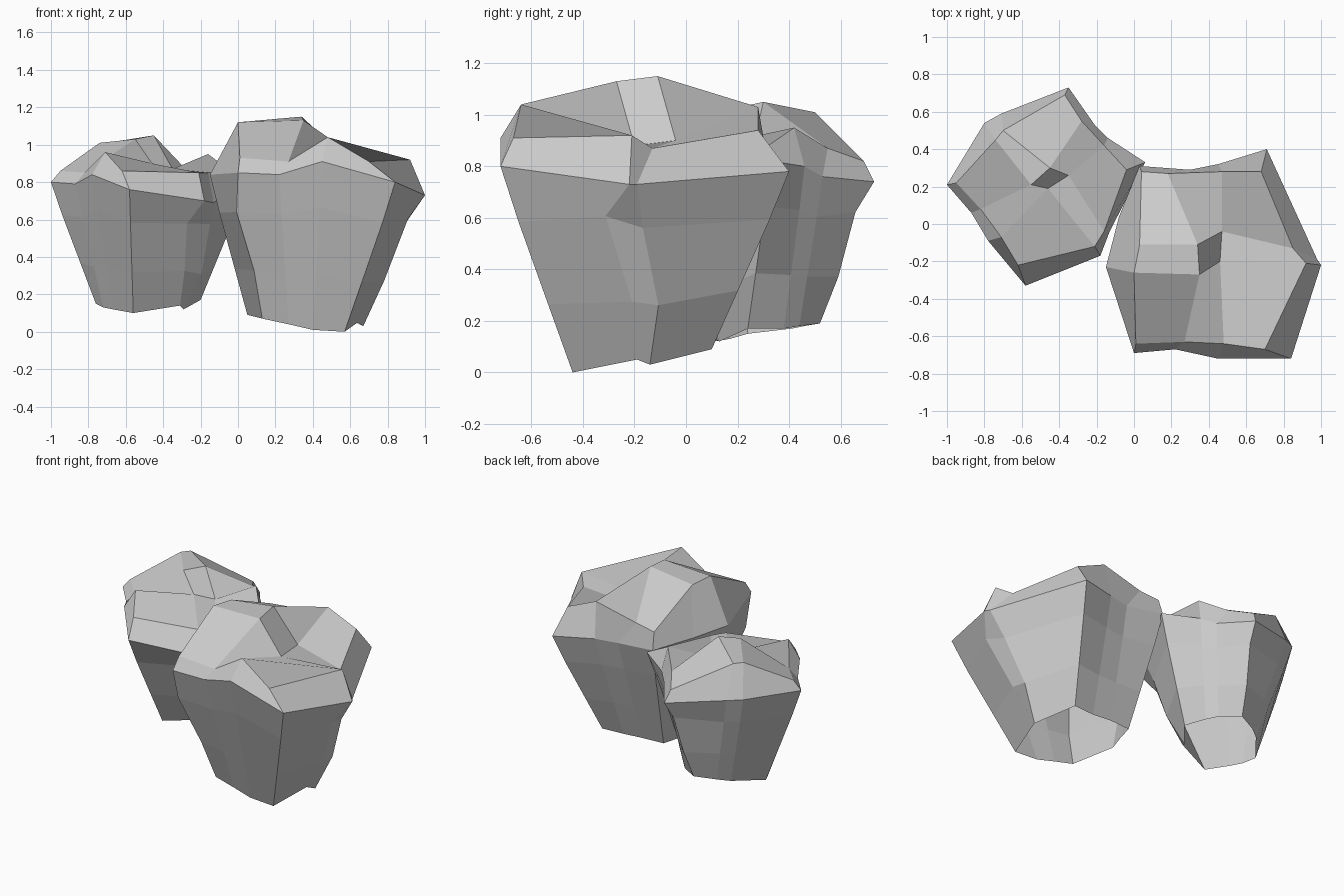
import bpy, bmesh
from mathutils import Vector

# (height fraction, inset fraction) of the edge loops down the flanks
FLANK = [(0.0, 0.0), (0.27, 0.25), (0.67, 0.66), (1.0, 1.0)]
# walk round the border of a 4 x 4 grid: front, right, back, left
BORDER = [0, 1, 2, 3, 7, 11, 15, 14, 13, 12, 8, 4]


def rock(name, cap, rim, base, dents):
    """Faceted boulder shell, open below: 4x4 cap grid, 12-point rim, tapering flanks."""
    bm = bmesh.new()
    top = [bm.verts.new(p) for p in cap]
    for r in range(3):
        for c in range(3):
            i = r * 4 + c
            bm.faces.new((top[i], top[i + 1], top[i + 5], top[i + 4]))
    prev = [top[i] for i in BORDER]
    for k, (h, s) in enumerate(FLANK):
        loop = []
        for n, (a, b) in enumerate(zip(rim, base)):
            p = Vector(a).lerp(Vector(b), s)
            p.z = a[2] + (b[2] - a[2]) * h
            loop.append(bm.verts.new(p + Vector(dents.get((k, n), (0, 0, 0)))))
        for i in range(12):
            j = (i + 1) % 12
            bm.faces.new((prev[i], loop[i], loop[j], prev[j]))
        prev = loop
    me = bpy.data.meshes.new(name)
    bm.to_mesh(me)
    bm.free()
    ob = bpy.data.objects.new(name, me)
    bpy.context.collection.objects.link(ob)
    return ob


# Large rock on the right
cap = [(0.01, -.64, .93), (.27, -.63, .91), (.48, -.64, 1.04), (.70, -.67, .91),
       (0.0, -.26, 1.12), (.35, -.27, 1.13), (.46, -.20, .88), (.92, -.21, .92),
       (.03, -.11, 1.11), (.34, -.11, 1.15), (.47, -.04, .90), (.85, -.13, .87),
       (.04, .28, .94), (.18, .27, .96), (.47, .28, 1.03), (.68, .28, .94)]
rim = [(0.0, -.69, .85), (.22, -.67, .84), (.45, -.72, .91), (.84, -.72, .80),
       (1.0, -.22, .73), (.98, -.19, .73), (.71, .40, .78), (.45, .32, .80),
       (.30, .29, .80), (.03, .31, .83), (-.08, .04, .84), (-.15, -.23, .84)]
base = [(.13, -.42, .07), (.27, -.43, .04), (.40, -.44, .01), (.57, -.44, 0),
        (.64, -.19, .05), (.67, -.14, .03), (.55, .10, .09), (.40, .09, .09),
        (.26, .09, .10), (.11, .08, .10), (.08, -.03, .10), (.05, -.14, .09)]
rock("large_rock", cap, rim, base,
     {(1, 0): (-.04, 0, 0), (1, 4): (0, -.10, .06), (1, 5): (-.02, .01, .02),
      (2, 5): (0, .05, 0), (2, 4): (.02, -.01, 0)})

# Small rock on the left, turned so one corner faces the front
cap = [(-.62, -.22, .86), (-.21, -.12, .85), (-.16, -.04, .85), (-.04, .29, .86),
       (-.71, -.07, .96), (-.46, .19, .90), (-.35, .26, .87), (-.16, .42, .95),
       (-.82, .08, .85), (-.55, .21, 1.03), (-.45, .30, 1.05), (-.28, .55, .87),
       (-.95, .22, .86), (-.74, .45, 1.01), (-.70, .50, 1.01), (-.37, .69, .82)]
rim = [(-.58, -.33, .76), (-.18, -.17, .70), (-.13, -.04, .69), (.06, .33, .82),
       (-.14, .46, .80), (-.21, .53, .76), (-.35, .73, .74), (-.71, .59, .80),
       (-.80, .54, .81), (-1.0, .21, .80), (-.87, .06, .79), (-.78, -.09, .84)]
base = [(-.56, 0, .10), (-.31, .09, .14), (-.29, .13, .12), (-.20, .24, .17),
        (-.25, .38, .17), (-.30, .44, .18), (-.42, .52, .19), (-.55, .46, .18),
        (-.62, .41, .17), (-.76, .24, .15), (-.72, .17, .13), (-.67, .11, .12)]
rock("small_rock", cap, rim, base,
     {(1, 1): (-.06, 0, .03), (1, 2): (.02, 0, .04), (2, 1): (-.02, 0, 0),
      (2, 2): (.04, 0, 0), (1, 6): (0, -.02, .03)})
